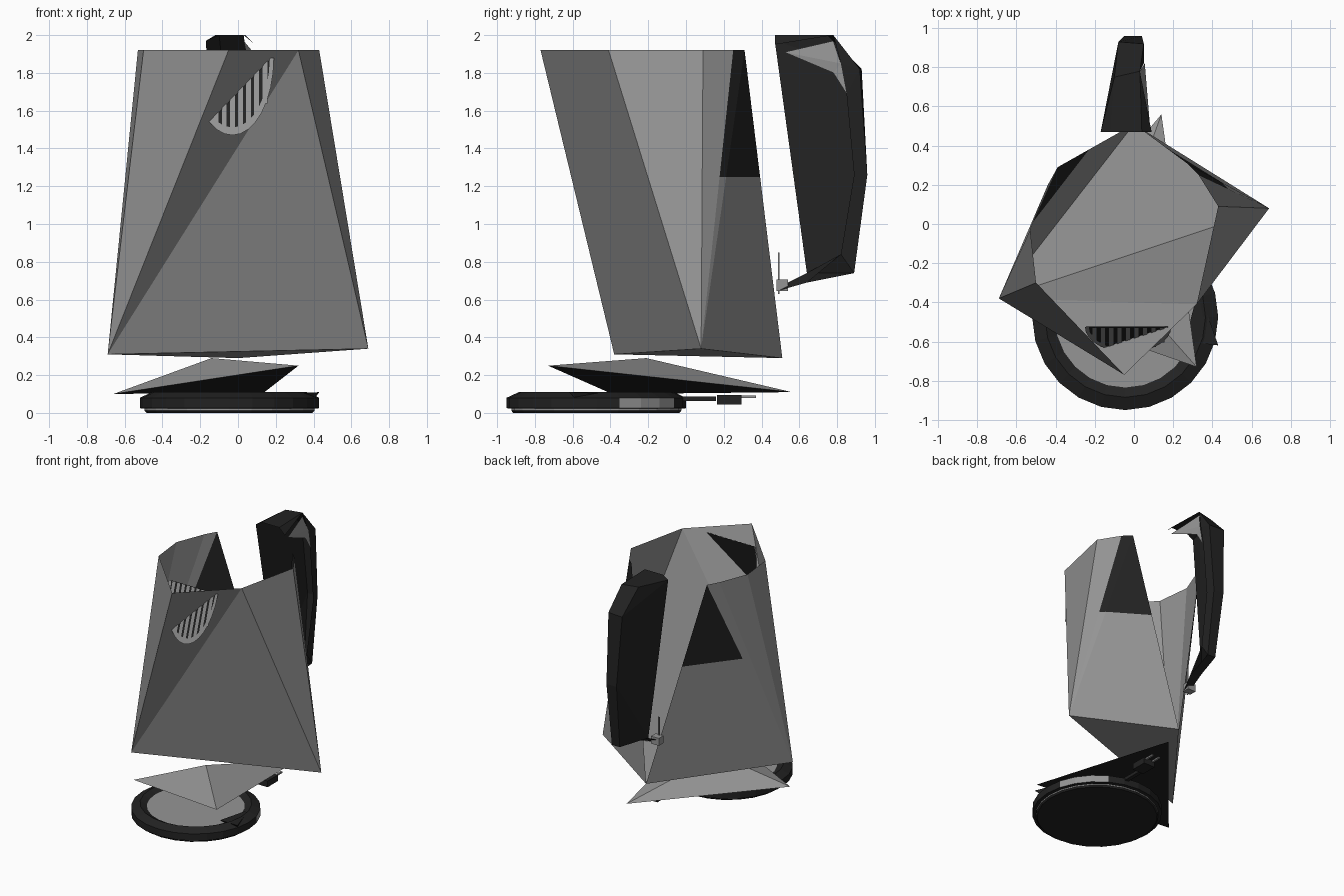
import bpy, bmesh, math
from mathutils import Vector

if "Cube" in bpy.data.objects:
    bpy.data.objects.remove(bpy.data.objects["Cube"])


def material(name, value):
    m = bpy.data.materials.new(name)
    m.diffuse_color = (value, value, value, 1)
    m.use_nodes = True
    m.node_tree.nodes["Principled BSDF"].inputs["Base Color"].default_value = m.diffuse_color
    return m


STEEL = material("brushed_grey", 0.30)
BLACK = material("soft_black", 0.016)


def build(name, verts, faces, mats=(STEEL,), rule=None, cut_z=None):
    """Flat-shaded mesh; rule(face) gives the material index."""
    bm = bmesh.new()
    vs = [bm.verts.new(v) for v in verts]
    for f in faces:
        bm.faces.new([vs[i] for i in f])
    if cut_z:
        bmesh.ops.bisect_plane(bm, geom=bm.verts[:] + bm.edges[:] + bm.faces[:],
                               plane_co=(0, 0, cut_z), plane_no=(0, 0, 1))
    bmesh.ops.recalc_face_normals(bm, faces=bm.faces[:])
    if rule:
        for f in bm.faces:
            f.material_index = rule(f)
    me = bpy.data.meshes.new(name)
    bm.to_mesh(me)
    bm.free()
    for m in mats:
        me.materials.append(m)
    ob = bpy.data.objects.new(name, me)
    bpy.context.collection.objects.link(ob)
    return ob


def box(name, centre, size, mat):
    c, s = Vector(centre), Vector(size) / 2
    vs = [c + Vector((s.x * a, s.y * b, s.z * d))
          for a in (-1, 1) for b in (-1, 1) for d in (-1, 1)]
    fs = [(0, 1, 3, 2), (4, 6, 7, 5), (0, 4, 5, 1), (2, 3, 7, 6), (0, 2, 6, 4), (1, 5, 7, 3)]
    return build(name, vs, fs, (mat,))


# Jug: three bottom corners joined to a many-sided open rim
LEFT, RIGHT, BACK = (-.69, -.38, .31), (.69, .08, .34), (0, .51, .29)
rim = [(.33, .25), (.43, .09), (.32, -.41), (-.05, -.77),
       (-.5, -.3), (-.53, -.03), (-.44, .2), (-.39, .29)]
verts = [LEFT, RIGHT, BACK] + [(x, y, 1.92) for x, y in rim]
faces = [(0, 1, 2), (0, 1, 5), (1, 3, 4), (1, 4, 5)]
faces += [(0, i, i + 1) for i in range(5, 10)]
build("jug_body", verts, faces)

# Rear walls either side of the open notch, with black windows above z = 1.25
build("rear_walls",
      [LEFT, BACK, (-.39, .29, 1.92), RIGHT, (.27, .31, 1.92), (.33, .25, 1.92)],
      [(0, 1, 2), (1, 3, 4), (3, 5, 4)], (STEEL, BLACK),
      lambda f: int(f.calc_center_median().z > 1.25), cut_z=1.25)


# Spout filter: tilted half oval with bars
def on_filter(x, z, out=0.0):
    return (x, -.65 + (z - 1.47) * .31 - out, z)


def arc(scale, out, n=16):
    return [on_filter(-.03 + .22 * scale * math.cos(math.pi * i / n),
                      1.88 - .41 * scale * math.sin(math.pi * i / n), out)
            for i in range(n + 1)]


build("filter_mesh", arc(.98, 0), [tuple(range(17))], (BLACK,))
build("filter_rim", arc(1, .004) + arc(.9, .004),
      [(i, i + 1, i + 18, i + 17) for i in range(16)])
bars, bar_faces = [], []
for k in range(9):
    x = -.03 + (k - 4) * .043
    low = 1.88 - .39 * math.sqrt(1 - ((x + .03) / .22) ** 2)
    n = len(bars)
    bars += [on_filter(x - .013, low, .006), on_filter(x + .013, low, .006),
             on_filter(x + .013, 1.88, .006), on_filter(x - .013, 1.88, .006)]
    bar_faces.append((n, n + 1, n + 2, n + 3))
build("filter_bars", bars, bar_faces)

# Handle: broad left side, roof, back spine and lower tail
side = [(-.17, .47, 1.97), (-.1, .75, 2.0), (-.08, .93, 1.82), (-.05, .96, 1.26),
        (-.03, .89, .74), (-.11, .64, .74)]
spine = [(.03, .78, 2.0), (.05, .92, 1.82), (.04, .96, 1.26), (.04, .89, .74)]
inner = [(.05, .82, 1.85), (.05, .85, 1.69), (.05, .89, 1.26), (.04, .82, .84)]
verts = side + spine + inner + [(.09, .47, 1.95), (-.12, .5, .67), (-.06, .5, .65),
                                (0, .64, .69), (-.12, .47, 2.0), (.04, .47, 2.0)]
build("handle", verts, [
    (0, 1, 2), (0, 2, 3), (0, 3, 5), (3, 4, 5),                  # left side
    (0, 18, 1), (18, 19, 6, 1), (19, 14, 6),                     # roof
    (1, 6, 7, 2), (2, 7, 8, 3), (3, 8, 9, 4),                    # spine
    (6, 10, 7), (7, 10, 11), (7, 11, 12, 8), (8, 12, 13, 9),     # right edge
    (5, 4, 9, 17), (5, 17, 16, 15), (5, 13, 9), (5, 17, 13),     # tail
], (BLACK,))
build("handle_inlay", [(.08, .52, 1.91), (.03, .78, 1.97), (.055, .82, 1.85), (.055, .85, 1.69),
                       (.055, .78, 1.8)], [(0, 1, 2), (0, 2, 4), (2, 3, 4)])
box("handle_clip", (-.1, .51, .675), (.07, .06, .06), STEEL)
box("handle_pin", (-.1, .49, .74), (.012, .008, .22), STEEL)

# Tilted wedge beneath the jug, pale on top and black below
build("wedge_plate", [(-.66, -.39, .1), (.32, -.73, .25), (-.14, -.21, .29), (.14, .56, .11)],
      [(0, 1, 2), (1, 3, 2), (0, 2, 3), (0, 3, 1)], (STEEL, BLACK),
      lambda f: 0 if f.normal.z > 0 else 1)

# Round power base: black ring around a pale dish
N, CX, CY = 24, -.045, -.475
profile = [(.44, 0), (.45, .012), (.45, .022), (.475, .025), (.475, .08), (.41, .11), (.36, .085)]
verts = [(CX + r * math.cos(2 * math.pi * i / N), CY + r * math.sin(2 * math.pi * i / N), z)
         for r, z in profile for i in range(N)]
faces = [(a * N + i, a * N + (i + 1) % N, (a + 1) * N + (i + 1) % N, (a + 1) * N + i)
         for a in range(len(profile) - 1) for i in range(N)]
faces += [tuple(range(N)), tuple(range((len(profile) - 1) * N, len(profile) * N))]


def base_colour(f):
    c = f.calc_center_median()
    if len(f.verts) == N:
        return 0 if c.z > .05 else 1
    side_patch = c.x > .2 and -.3 < c.y and .03 < c.z < .07
    return 0 if side_patch or .01 < c.z < .02 else 1


build("power_base", verts, faces, (STEEL, BLACK), base_colour)
build("base_corner", [(.43, -.62, .11), (.33, -.33, .1), (.26, -.6, .1), (.38, -.55, .04)],
      [(0, 1, 2), (0, 3, 1), (1, 3, 2), (0, 2, 3)], (BLACK,))

# Short cord and plug behind the base
box("cord", (.06, .06, .075), (.03, .2, .025), BLACK)
box("plug", (.1, .23, .07), (.1, .13, .05), BLACK)
for x in (.07, .13):
    box("plug_prong", (x, .33, .085), (.015, .08, .012), STEEL)
